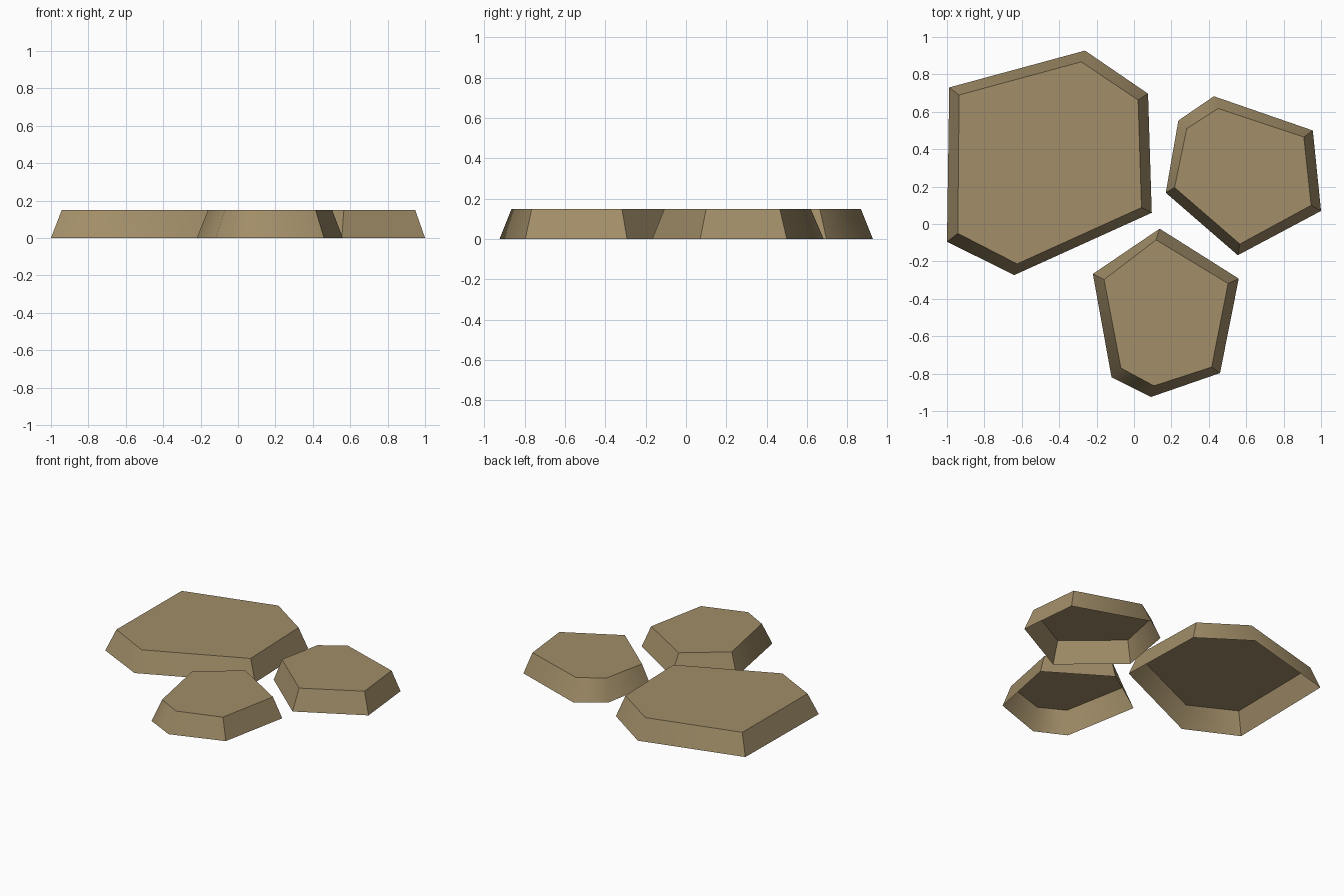
import bpy, math

if "Cube" in bpy.data.objects:
    bpy.data.objects.remove(bpy.data.objects["Cube"])

stone = bpy.data.materials.new("sandy brown stone")
stone.diffuse_color = (0.36, 0.27, 0.14, 1)
stone.use_nodes = True
stone.node_tree.nodes["Principled BSDF"].inputs["Base Color"].default_value = stone.diffuse_color
HEIGHT = 0.15


def stepping_stone(name, base, top):
    """Tapered slab: sloping walls and a flat cap, open underneath."""
    n = len(base)
    verts = [(x, y, 0) for x, y in base] + [(x, y, HEIGHT) for x, y in top]
    # outlines run anticlockwise, so these faces point outwards
    faces = [(i, (i + 1) % n, n + (i + 1) % n, n + i) for i in range(n)]
    faces.append(tuple(range(n, 2 * n)))
    mesh = bpy.data.meshes.new(name)
    mesh.from_pydata(verts, [], faces)
    mesh.materials.append(stone)
    ob = bpy.data.objects.new(name, mesh)
    bpy.context.collection.objects.link(ob)
    bpy.ops.object.select_all(action='DESELECT')
    ob.select_set(True)
    bpy.context.view_layer.objects.active = ob
    bpy.ops.object.shade_smooth_by_angle(angle=math.radians(49.5))


# large slab, back left
stepping_stone(
    "large_stone",
    [(-1, -.095), (-.64, -.273), (.095, .06), (.075, .697), (-.262, .927), (-.988, .73)],
    [(-.942, -.05), (-.625, -.213), (.04, .088), (.022, .663), (-.282, .867), (-.935, .69)])

# small slab, right
stepping_stone(
    "right_stone",
    [(.17, .167), (.555, -.167), (1, .07), (.956, .50), (.427, .683), (.237, .553)],
    [(.217, .195), (.566, -.107), (.947, .10), (.908, .465), (.45, .618), (.282, .51)])

# small slab, front
stepping_stone(
    "front_stone",
    [(-.12, -.82), (.09, -.925), (.46, -.797), (.56, -.292), (.137, -.025), (-.22, -.267)],
    [(-.07, -.77), (.107, -.865), (.415, -.765), (.503, -.318), (.118, -.085), (-.16, -.297)])
